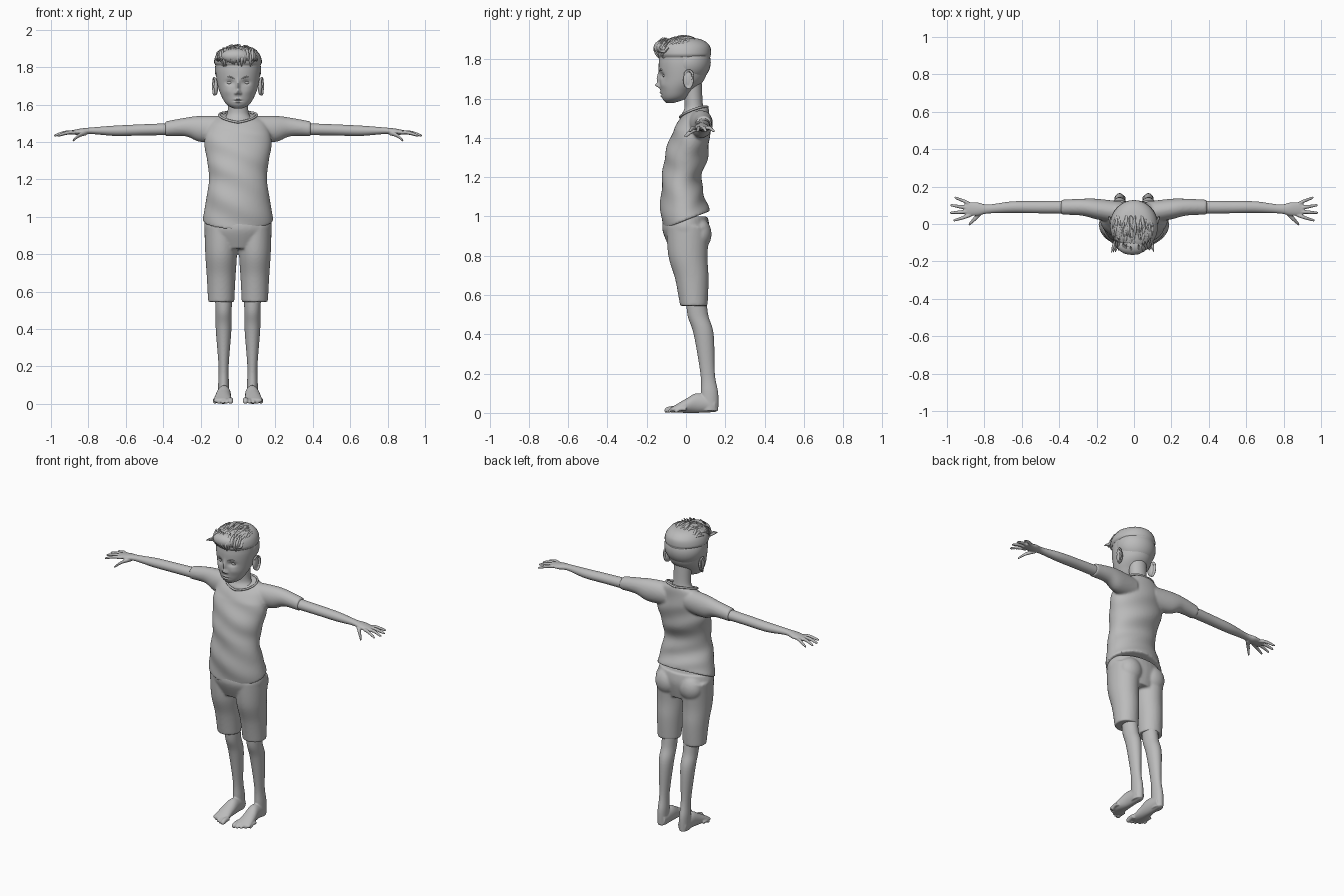
import bpy, bmesh, math, random
from mathutils import Vector

random.seed(4)
cube = bpy.data.objects.get("Cube")
if cube:
    bpy.data.objects.remove(cube)

grey = bpy.data.materials.new("plain grey")
grey.use_nodes = True
colour = (0.5, 0.5, 0.5, 1)
grey.diffuse_color = colour
grey.node_tree.nodes["Principled BSDF"].inputs["Base Color"].default_value = colour

RIGHT, BACK, UP = Vector((1, 0, 0)), Vector((0, 1, 0)), Vector((0, 0, 1))


def clamp(value):
    return max(0, min(1, value))


def spline(stations, steps):
    """Smooth interpolation through the given cross-sections."""
    rows = []
    last = len(stations) - 1
    for i in range(last):
        before, start = stations[max(i - 1, 0)], stations[i]
        end, after = stations[i + 1], stations[min(i + 2, last)]
        for k in range(steps):
            t = k / steps
            rows.append([q + t / 2 * (r - p + t * (2 * p - 5 * q + 4 * r - s + t * (3 * (q - r) + s - p)))
                         for p, q, r, s in zip(before, start, end, after)])
    return rows + [list(stations[-1])]


def rounded_end(row, previous):
    """Cross-sections of a dome beyond the last row."""
    centre, radius = Vector(row[:3]), min(row[3:])
    out = (centre - Vector(previous[:3])).normalized() * radius
    rows = []
    for degrees in (30, 60, 85):
        angle = math.radians(degrees)
        size = math.cos(angle)
        rows.append([*(centre + out * math.sin(angle)), row[3] * size, row[4] * size])
    return rows


def sweep(bm, stations, side, up, sides=32, steps=8, tip=False):
    """Loft ellipses (x, y, z, side radius, up radius) lying in a fixed plane."""
    rows = spline(stations, steps)
    if tip:
        rows += rounded_end(rows[-1], rows[-2])
    rings = []
    for x, y, z, a, b in rows:
        ring = []
        for k in range(sides):
            turn = math.tau * k / sides
            ring.append(bm.verts.new(Vector((x, y, z)) + side * a * math.cos(turn) + up * b * math.sin(turn)))
        rings.append(ring)
    for low, high in zip(rings, rings[1:]):
        for k in range(sides):
            bm.faces.new((low[k], low[k - 1], high[k - 1], high[k]))
    bm.faces.new(rings[0])
    bm.faces.new(rings[-1][::-1])


def upright(bm, x, rows, **options):
    """Loft level sections (z, y, half width, half depth) above one x."""
    sweep(bm, [(x, y, z, a, b) for z, y, a, b in rows], RIGHT, BACK, **options)


def outward(bm, rows, **options):
    sweep(bm, rows, BACK, UP, **options)


def forward(bm, rows, **options):
    sweep(bm, rows, RIGHT, UP, **options)


def ellipsoid(bm, centre, size):
    made = bmesh.ops.create_uvsphere(bm, u_segments=32, v_segments=20, radius=1)["verts"]
    for v in made:
        v.co = Vector(centre) + Vector(c * s for c, s in zip(v.co, size))


def finish(name, bm, voxel=0, mirror=False):
    """Turn the mesh into a smooth object, fusing its pieces if a voxel size is given."""
    bmesh.ops.recalc_face_normals(bm, faces=bm.faces)
    mesh = bpy.data.meshes.new(name)
    bm.to_mesh(mesh)
    bm.free()
    ob = bpy.data.objects.new(name, mesh)
    bpy.context.collection.objects.link(ob)
    mesh.materials.append(grey)
    bpy.ops.object.select_all(action="DESELECT")
    ob.select_set(True)
    bpy.context.view_layer.objects.active = ob
    bpy.ops.object.shade_smooth_by_angle(angle=math.radians(50))
    if mirror:
        ob.modifiers.new("other side", "MIRROR").use_mirror_merge = False
    if voxel:
        blend = ob.modifiers.new("blend", "REMESH")
        blend.mode, blend.voxel_size, blend.use_smooth_shade = "VOXEL", voxel, True
        soften = ob.modifiers.new("soften", "SMOOTH")
        soften.factor, soften.iterations = 0.5, 5


# Shirt: body with slanted hem, sloping neckline and soft folds, plus sleeves
bm = bmesh.new()
upright(bm, 0, [(.98, 0, .19, .12), (1.1, -.02, .17, .11), (1.2, -.02, .155, .1), (1.3, 0, .165, .11),
                (1.4, .02, .18, .1), (1.5, .04, .15, .08), (1.54, .05, .09, .06)], sides=48)
for v in bm.verts:
    x, y, z = v.co
    hem, neck = clamp(6 - 5 * z), clamp(12 * (z - 1.44))
    v.co.y += .004 * math.sin(45 * z + 18 * x) * (1 - neck)
    v.co.z += .4 * y * hem + .3 * (y - .04) * neck
for s in (1, -1):
    outward(bm, [(s * .07, .06, 1.47, .06, .07), (s * .2, .08, 1.47, .055, .07),
                 (s * .28, .09, 1.48, .045, .05), (s * .39, .09, 1.47, .04, .04)])
finish("shirt", bm, .007)

# Neckline band
band = bpy.data.curves.new("collar", "CURVE")
band.dimensions, band.bevel_depth = "3D", .006
loop = band.splines.new("POLY")
loop.points.add(47)
for k, point in enumerate(loop.points):
    turn = math.tau * k / len(loop.points)
    across, along = math.cos(turn), math.sin(turn)
    point.co = (.1 * across, .04 + .07 * along, 1.53 + .025 * along + .015 * abs(across), 1)
loop.use_cyclic_u = True
band.materials.append(grey)
bpy.context.collection.objects.link(bpy.data.objects.new("collar", band))

# Shorts
bm = bmesh.new()
upright(bm, 0, [(1, 0, .17, .11), (.93, 0, .18, .12), (.83, .01, .13, .09)])
for s in (1, -1):
    upright(bm, s * .09, [(.95, .01, .09, .11), (.8, .01, .085, .1), (.68, .03, .077, .085), (.545, .04, .07, .07)])
    ellipsoid(bm, (s * .085, .07, .91), (.075, .06, .08))
finish("shorts", bm, .007)

# Arms, palms, fingers and thumbs
bm = bmesh.new()
outward(bm, [(.3, .09, 1.47, .035, .033), (.5, .09, 1.465, .033, .03), (.65, .09, 1.46, .031, .028),
             (.78, .08, 1.46, .024, .018), (.84, .08, 1.455, .036, .017), (.9, .08, 1.45, .034, .01)], tip=True)
for k in range(4):
    base, spread, reach = .05 + .017 * k, .02 + .04 * k, .98 - .01 * (k - 1.4) ** 2
    outward(bm, [(.87, base, 1.45, .011, .01), (reach - .05, (base + spread) / 2, 1.45, .01, .01),
                 (reach, spread, 1.435, .007, .007)], sides=14, tip=True)
outward(bm, [(.81, .07, 1.45, .016, .014), (.85, .03, 1.435, .015, .011), (.88, 0, 1.41, .009, .008)],
        sides=14, tip=True)
finish("arms_and_hands", bm, .0035, True)

# Legs, feet and toes, flat underneath
bm = bmesh.new()
upright(bm, .077, [(.62, .05, .05, .05), (.5, .06, .043, .053), (.4, .09, .042, .051), (.2, .11, .027, .037),
                   (.1, .12, .029, .044), (.01, .12, .028, .044)])
forward(bm, [(.075, .15, .04, .028, .036), (.075, .06, .05, .036, .05), (.08, 0, .036, .043, .036),
             (.082, -.066, .018, .05, .015)], tip=True)
for k in range(5):
    x, y, r = .04 + .021 * k, .003 * k * k - .096, .01 if k else .015
    forward(bm, [(x, y + .05, .02, r, r), (x, y + .02, .02, r, r), (x, y, r, r, r)], sides=14, tip=True)
for v in bm.verts:
    v.co.z = max(v.co.z, 0)
finish("legs_and_feet", bm, .004, True)

# Neck
bm = bmesh.new()
upright(bm, 0, [(1.45, .05, .1, .06), (1.51, .04, .085, .065), (1.56, .04, .056, .047), (1.68, .03, .056, .05)])
finish("neck", bm)

# Head, with the face pushed in and out around points: (x, z, spread x, spread z, push)
nose = [(0, 1.7, .01, .03, -.014), (0, 1.668, .012, .011, -.02), (.013, 1.66, .007, .007, -.009)]
eye_area = [(.043, 1.718, .022, .014, .013), (.055, 1.67, .025, .02, -.004)]
mouth = [(0, 1.63, .017, .004, -.006), (0, 1.614, .014, .005, -.006), (0, 1.62, .022, .003, .005)]
bm = bmesh.new()
upright(bm, 0, [(1.578, -.08, .02, .02), (1.6, -.06, .06, .06), (1.64, -.045, .086, .085), (1.7, -.02, .108, .115),
                (1.79, -.01, .12, .128), (1.85, 0, .108, .12), (1.9, 0, .03, .03)], sides=160, steps=14)
for v in bm.verts:
    x, y, z = v.co
    if y < -.03:
        for at, height, wide, tall, push in nose + eye_area + mouth:
            v.co.y += push * math.exp(-((abs(x) - at) / wide) ** 2 - ((z - height) / tall) ** 2)
finish("head", bm)

# Eyes, brows and ears
bm = bmesh.new()
ellipsoid(bm, (.043, -.102, 1.717), (.019, .017, .011))
finish("eyes", bm, mirror=True)
bm = bmesh.new()
outward(bm, [(.02, -.134, 1.738, .003, .002), (.045, -.128, 1.748, .004, .004),
             (.07, -.108, 1.742, .003, .002)], sides=10)
finish("eyebrows", bm, mirror=True)
bm = bmesh.new()
ellipsoid(bm, (.118, .01, 1.695), (.012, .025, .045))
for k in range(40):
    turn = math.radians(7 * k - 130)
    across, along = math.cos(turn), math.sin(turn)
    ellipsoid(bm, (.127 + .006 * across, .014 + (.022 + .005 * along) * across, 1.698 + .045 * along), [.006] * 3)
finish("ears", bm, .003, True)

# Cropped hair at the sides and back
bm = bmesh.new()
ellipsoid(bm, (0, .012, 1.785), (.124, .114, .11))
finish("cropped_hair", bm)


def crown(x, y):
    """Height of the thick hair on top."""
    return 1.825 + .088 * math.sqrt(max(.02, 1 - (x / .128) ** 2 - ((y + .01) / .138) ** 2))


# Thick top hair with loose locks combed forward and a swept-up fringe
bm = bmesh.new()
upright(bm, 0, [(1.81, -.01, .12, .13), (1.83, -.01, .128, .138), (1.87, -.01, .115, .13),
                (1.9, -.01, .08, .09), (1.914, -.01, .01, .01)])
ellipsoid(bm, (-.01, -.115, 1.858), (.08, .05, .042))
for lock in range(70):
    x, y = random.uniform(-.1, .1), random.uniform(-.08, .07)
    bend, lift, r = random.uniform(-.03, .015), random.uniform(0, .006), random.uniform(.006, .01)
    path = []
    for k in range(5):
        t = k / 4
        across, along = x + bend * t, y - .08 * t
        size = r * (.2 + .8 * math.sin(math.pi * t))
        path.append((across, along, crown(across, along) + lift * t, size, size))
    forward(bm, path, sides=8, steps=3)
for k in range(22):
    x, lean = .008 * k - .085, random.uniform(-.025, .005)
    root, top, front = random.uniform(1.8, 1.825), random.uniform(1.895, 1.912), 6 * x * x - .14
    path = []
    for step in range(5):
        t = step / 4
        bulge = math.sin(math.pi * t)
        size = .002 + .008 * bulge
        path.append((x + lean * t, front + .02 * t - .025 * bulge, root + (top - root) * t, size, size))
    sweep(bm, path, RIGHT, BACK, sides=8, steps=4)
finish("top_hair", bm)
